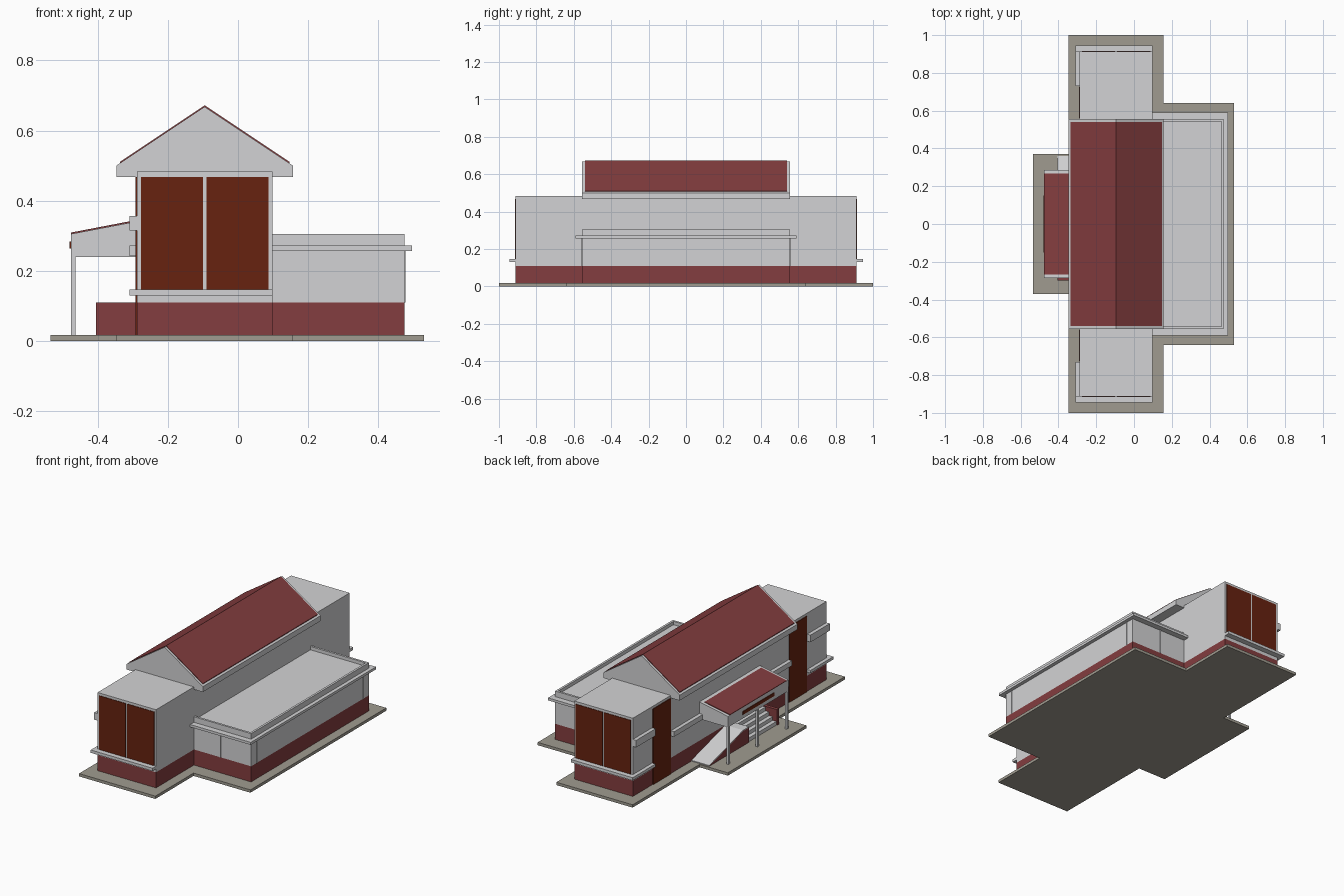
import bpy
import bmesh

cube = bpy.data.objects.get("Cube")
if cube:
    bpy.data.objects.remove(cube, do_unlink=True)


def material(name, rgb):
    m = bpy.data.materials.new(name)
    m.use_nodes = True
    m.diffuse_color = (*rgb, 1)
    m.node_tree.nodes["Principled BSDF"].inputs["Base Color"].default_value = (*rgb, 1)
    return m


WHITE = material("pale grey plaster", (0.65, 0.65, 0.66))
RED = material("dull red", (0.23, 0.047, 0.05))
BROWN = material("rust brown", (0.135, 0.016, 0.005))
STONE = material("grey paving", (0.35, 0.33, 0.28))


def extrude(name, outline, start, end, axis, mat):
    """Extrude a 2D outline along an axis; the outline uses the other two axes in order."""
    def place(p, t):
        co = list(p)
        co.insert("xyz".index(axis), t)
        return co
    bm = bmesh.new()
    face = bm.faces.new([bm.verts.new(place(p, start)) for p in outline])
    top = bmesh.ops.extrude_face_region(bm, geom=[face])["geom"]
    for v in top:
        if isinstance(v, bmesh.types.BMVert):
            v.co["xyz".index(axis)] = end
    bmesh.ops.recalc_face_normals(bm, faces=bm.faces)
    mesh = bpy.data.meshes.new(name)
    bm.to_mesh(mesh)
    bm.free()
    mesh.materials.append(mat)
    obj = bpy.data.objects.new(name, mesh)
    bpy.context.collection.objects.link(obj)
    return obj


def box(name, x, y, z, mat):
    outline = [(x[0], y[0]), (x[1], y[0]), (x[1], y[1]), (x[0], y[1])]
    return extrude(name, outline, z[0], z[1], "z", mat)


def sym(name, x, y, z, mat):
    """A box and its copy mirrored front to back."""
    box(name + "_back", x, y, z, mat)
    box(name + "_front", x, (-y[1], -y[0]), z, mat)


GROUND, PLINTH, TOP, EAVE = 0.017, 0.11, 0.483, 0.468
W, E, END = -0.288, 0.098, 0.912      # hall walls
AX, AY = 0.475, 0.555                 # annex extents

# Paved ground slab, one stepped outline
half = [(-0.535, 0.37), (-0.348, 0.37), (-0.348, 1), (0.155, 1), (0.155, 0.64), (0.53, 0.64)]
extrude("ground_slab", half + [(x, -y) for x, y in reversed(half)], 0, GROUND, "z", STONE)

# Main hall
box("hall_plinth", (W, E), (-END, END), (GROUND, PLINTH), RED)
box("hall_walls", (W, E), (-END, END), (PLINTH, TOP), WHITE)
for x0, x1, side in ((-0.276, -0.1, "right"), (-0.09, 0.087, "left")):
    sym("end_window_" + side, (x0, x1), (END, END + 0.003), (0.147, EAVE), BROWN)
sym("tall_side_window", (W - 0.004, W), (0.56, 0.725), (GROUND, EAVE), BROWN)

# Ledges round the hall
for s, side in ((1, "back"), (-1, "front")):
    ell = [(-0.31, 0.73), (W, 0.73), (W, END), (E, END), (E, 0.945), (-0.31, 0.945)]
    extrude("sill_ledge_" + side, [(x, s * y) for x, y in ell], 0.13, 0.147, "z", WHITE)
sym("upper_ledge", (-0.31, W), (0.73, END), (0.315, 0.357), WHITE)
box("middle_ledge", (-0.31, W), (-AY, AY), (0.242, 0.272), WHITE)

# Gabled roof with red slopes
RIDGE, RX = 0.668, -0.095
L, R = -0.347, 0.157
gable = [(L, EAVE), (R, EAVE), (R, 0.5), (RX, RIDGE), (L, 0.5)]
extrude("gable_roof", gable, -AY, AY, "y", WHITE)
for edge, side in ((L, "right"), (R, "left")):
    low = edge + (RX - edge) * 0.04
    zlow = 0.5 + (RIDGE - 0.5) * 0.04
    slope = [(low, zlow), (RX, RIDGE), (RX, RIDGE + 0.004), (low, zlow + 0.004)]
    extrude("roof_slope_" + side, slope, -0.541, 0.541, "y", RED)

# Low annex with parapet, cornice and pilaster strips
box("annex_plinth", (E, AX), (-AY, AY), (GROUND, PLINTH), RED)
box("annex_walls", (E, AX), (-AY, AY), (PLINTH, 0.285), WHITE)
box("annex_cornice", (E, 0.497), (-0.59, 0.59), (0.257, 0.272), WHITE)
box("annex_parapet_side", (AX - 0.013, AX), (-AY, AY), (0.285, 0.305), WHITE)
sym("annex_parapet_end", (E, AX - 0.013), (AY - 0.013, AY), (0.285, 0.305), WHITE)
sym("annex_pilaster", (0.27, 0.275), (AY, AY + 0.004), (PLINTH, 0.257), WHITE)
sym("annex_side_pilaster", (AX, AX + 0.003), (0.5, 0.505), (PLINTH, 0.257), WHITE)

# Porch canopy on three posts
FRONT = -0.477
canopy = [(FRONT, 0.24), (W, 0.24), (W, 0.341), (FRONT, 0.305)]
extrude("porch_canopy", canopy, -0.285, 0.285, "y", WHITE)
skin = [(FRONT, 0.305), (-0.31, 0.337), (-0.31, 0.341), (FRONT, 0.309)]
extrude("porch_canopy_roof", skin, -0.267, 0.267, "y", RED)
box("canopy_front_plate", (FRONT - 0.003, FRONT), (-0.15, 0.15), (0.263, 0.283), BROWN)
for y, side in ((-0.275, "front"), (0, "middle"), (0.275, "back")):
    box("porch_post_" + side, (FRONT, FRONT + 0.013), (y - 0.007, y + 0.007), (GROUND, 0.24), WHITE)

# Entrance ramp, cheek wall and steps
RAMP = (-0.405, W)
body = [(0.36, GROUND), (0.04, 0.105), (-0.015, 0.105), (-0.015, GROUND)]
extrude("ramp_body", body, *RAMP, "x", RED)
deck = [(0.36, GROUND), (0.36, 0.022), (0.04, 0.11), (-0.015, 0.11), (-0.015, 0.105), (0.04, 0.105)]
extrude("ramp_deck", deck, *RAMP, "x", WHITE)
box("step_cheek_wall", RAMP, (-0.3, -0.28), (GROUND, PLINTH), RED)
for i in range(4):
    box(f"step_{i + 1}", (-0.4 + 0.024 * i, W), (-0.28, -0.015),
        (GROUND + 0.022 * i, GROUND + 0.022 * (i + 1)), WHITE)
